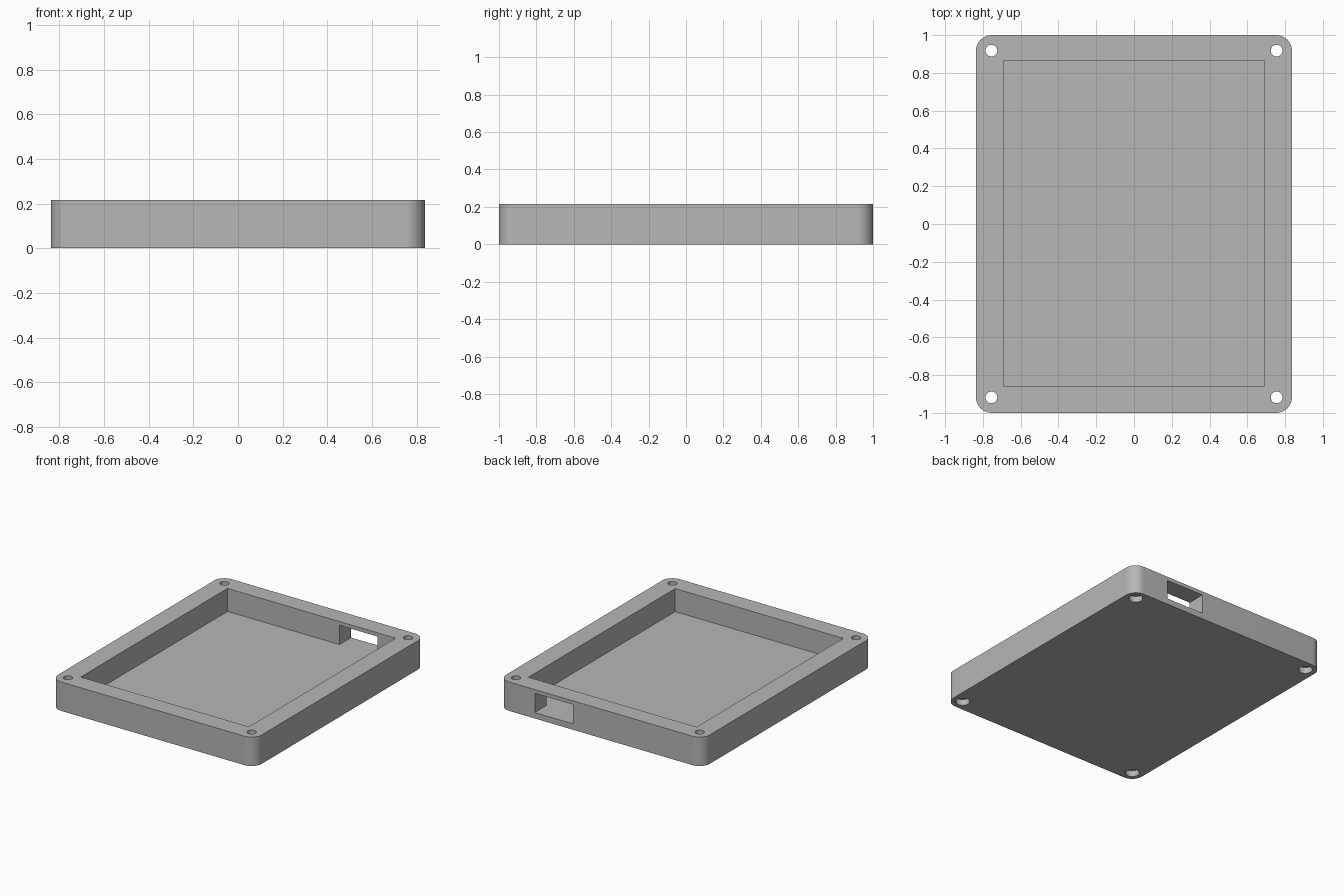
import bpy
import bmesh
from math import radians
from mathutils import Matrix, Vector

cube = bpy.data.objects.get("Cube")
if cube:
    bpy.data.objects.remove(cube, do_unlink=True)

HALF_X, HALF_Y, HEIGHT = 0.837, 1.0, 0.215
CORNER, FLOOR = 0.085, 0.044
HOLE_X, HOLE_Y = 0.755, 0.918

grey = bpy.data.materials.new("plain grey")
grey.use_nodes = True
colour = (0.47, 0.47, 0.47, 1)
grey.diffuse_color = colour
grey.node_tree.nodes["Principled BSDF"].inputs["Base Color"].default_value = colour


def finish(bm, name):
    mesh = bpy.data.meshes.new(name)
    bm.to_mesh(mesh)
    bm.free()
    mesh.materials.append(grey)
    obj = bpy.data.objects.new(name, mesh)
    bpy.context.collection.objects.link(obj)
    return obj


def box(name, low, high, corner=0):
    """Box between two corners, with optional rounded upright edges."""
    low, high = Vector(low), Vector(high)
    bm = bmesh.new()
    place = Matrix.Translation((low + high) / 2) @ Matrix.Diagonal((*(high - low), 1))
    bmesh.ops.create_cube(bm, size=1, matrix=place)
    if corner:
        upright = [e for e in bm.edges
                   if abs(e.verts[0].co.z - e.verts[1].co.z) > 0.01]
        bmesh.ops.bevel(bm, geom=upright, offset=corner, segments=12,
                        profile=0.5, affect='EDGES')
    return finish(bm, name)


def cylinder(name, x, y, low, high, radius):
    bm = bmesh.new()
    bmesh.ops.create_cone(bm, cap_ends=True, segments=40, radius1=radius,
                          radius2=radius, depth=high - low,
                          matrix=Matrix.Translation((x, y, (low + high) / 2)))
    return finish(bm, name)


def cut(target, cutter):
    """Subtract the cutter, then discard it."""
    cutter.hide_render = True
    mod = target.modifiers.new("cut", 'BOOLEAN')
    mod.operation = 'DIFFERENCE'
    mod.solver = 'EXACT'
    mod.object = cutter
    bpy.context.view_layer.objects.active = target
    bpy.ops.object.modifier_apply(modifier=mod.name)
    bpy.data.objects.remove(cutter, do_unlink=True)


# Rounded tray body
tray = box("enclosure_tray", (-HALF_X, -HALF_Y, 0), (HALF_X, HALF_Y, HEIGHT), CORNER)

# Open cavity
cut(tray, box("cavity_cutter", (-0.691, -0.86, FLOOR), (0.691, 0.864, 0.4)))

# Port opening through the back wall, level with the cavity floor
cut(tray, box("port_cutter", (0.23, 0.8, FLOOR), (0.543, 1.1, 0.187)))

# Corner screw holes with wider recesses underneath
for sx in (-1, 1):
    for sy in (-1, 1):
        x, y = sx * HOLE_X, sy * HOLE_Y
        cut(tray, cylinder("screw_cutter", x, y, -0.1, 0.4, 0.031))
        cut(tray, cylinder("recess_cutter", x, y, -0.1, 0.045, 0.048))

# Smooth the round walls, keep the edges sharp
bpy.ops.object.select_all(action='DESELECT')
tray.select_set(True)
bpy.context.view_layer.objects.active = tray
bpy.ops.object.shade_smooth_by_angle(angle=radians(30))
